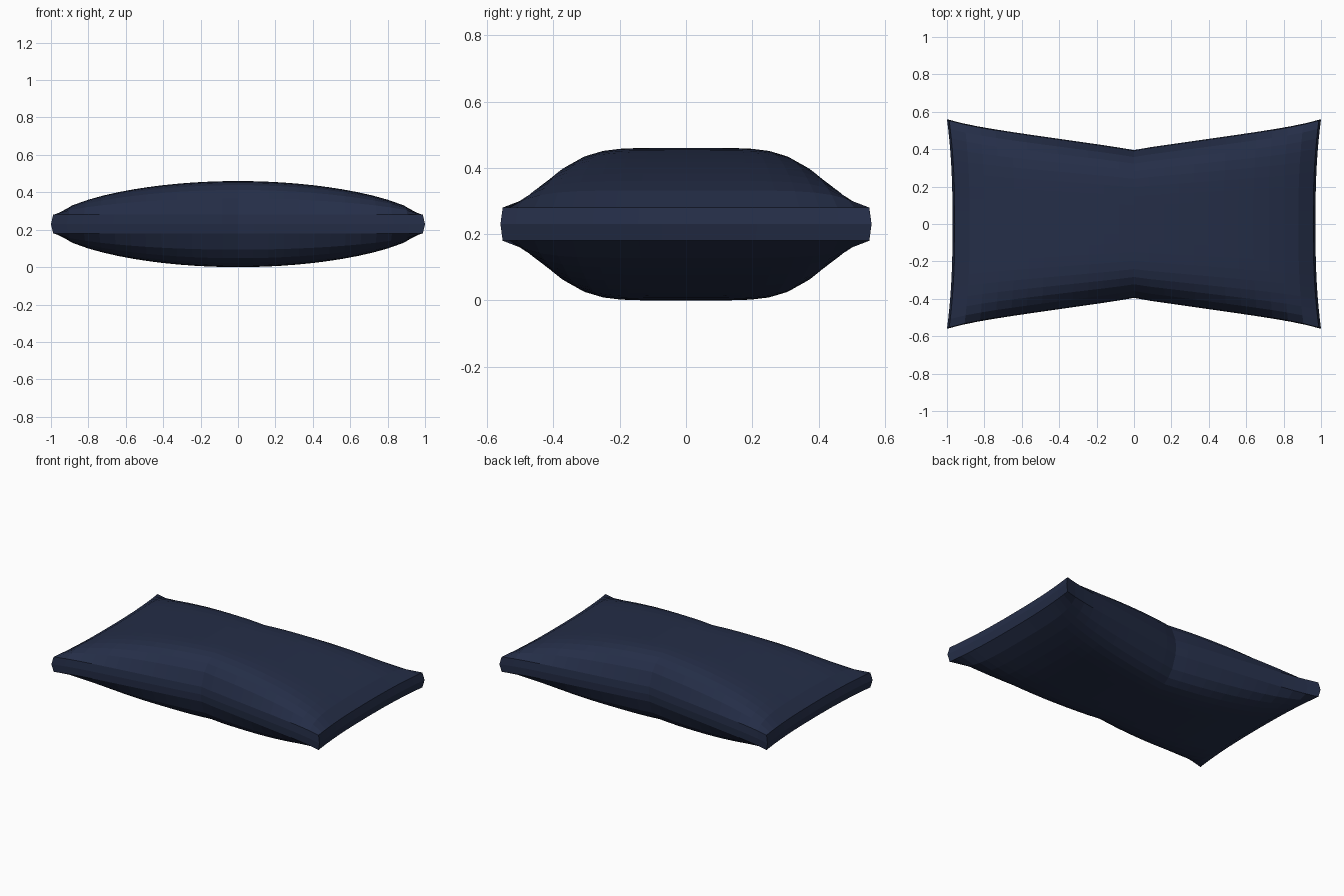
import bpy, bmesh, math

cube = bpy.data.objects.get("Cube")
if cube:
    bpy.data.objects.remove(cube, do_unlink=True)

HALF_HEIGHT = 0.23   # thickest point of the pillow above its seam
RIM = 0.05           # half height of the flat band around the edge
INSET = 0.988        # top of the band sits slightly inside the seam


def half_width(u):
    """Long sides: waisted in the middle, with a small crease near the centre."""
    crease = 0.012 * math.exp(-((u + 0.035) / 0.03) ** 2)
    return 0.398 + 0.143 * abs(u) + 0.019 * abs(u) ** 8 - crease


def half_length(v):
    """Short sides: slightly hollow between the corners."""
    return 0.97 + 0.03 * abs(v) ** 2.5


def puff(u, v):
    """Stuffing height above the rim."""
    along = max(0, 1 - u * u) ** 0.68
    across = max(0, 1 - v ** 6) ** 0.8
    return RIM + (HALF_HEIGHT - RIM) * along * across


# Fabric
fabric = bpy.data.materials.new("navy_fabric")
fabric.use_nodes = True
navy = (0.018, 0.027, 0.064, 1)
fabric.diffuse_color = navy
bsdf = fabric.node_tree.nodes["Principled BSDF"]
bsdf.inputs["Base Color"].default_value = navy
bsdf.inputs["Roughness"].default_value = 0.9

# Upper half: a grid shaped into a stuffed panel
bm = bmesh.new()
bmesh.ops.create_grid(bm, x_segments=24, y_segments=18, size=1)
for vert in bm.verts:
    u = vert.co.x
    v = 0.7 * vert.co.y + 0.3 * math.sin(vert.co.y * math.pi / 2)
    vert.co = (u * half_length(v) * INSET, v * half_width(u) * INSET, puff(u, v))

# Edge band: pull the border out and down to the seam
border = [e for e in bm.edges if e.is_boundary]
band = bmesh.ops.extrude_edge_only(bm, edges=border)["geom"]
for vert in (g for g in band if isinstance(g, bmesh.types.BMVert)):
    vert.co = (vert.co.x / INSET, vert.co.y / INSET, 0)
bmesh.ops.recalc_face_normals(bm, faces=bm.faces)
if sum(f.normal.z for f in bm.faces) < 0:
    bmesh.ops.reverse_faces(bm, faces=bm.faces)

mesh = bpy.data.meshes.new("pillow")
bm.to_mesh(mesh)
bm.free()
mesh.materials.append(fabric)

pillow = bpy.data.objects.new("pillow", mesh)
pillow.location.z = HALF_HEIGHT
bpy.context.collection.objects.link(pillow)

# Lower half
mirror = pillow.modifiers.new("lower_half", 'MIRROR')
mirror.use_axis = (False, False, True)
mirror.use_clip = True
mirror.merge_threshold = 0.0005
